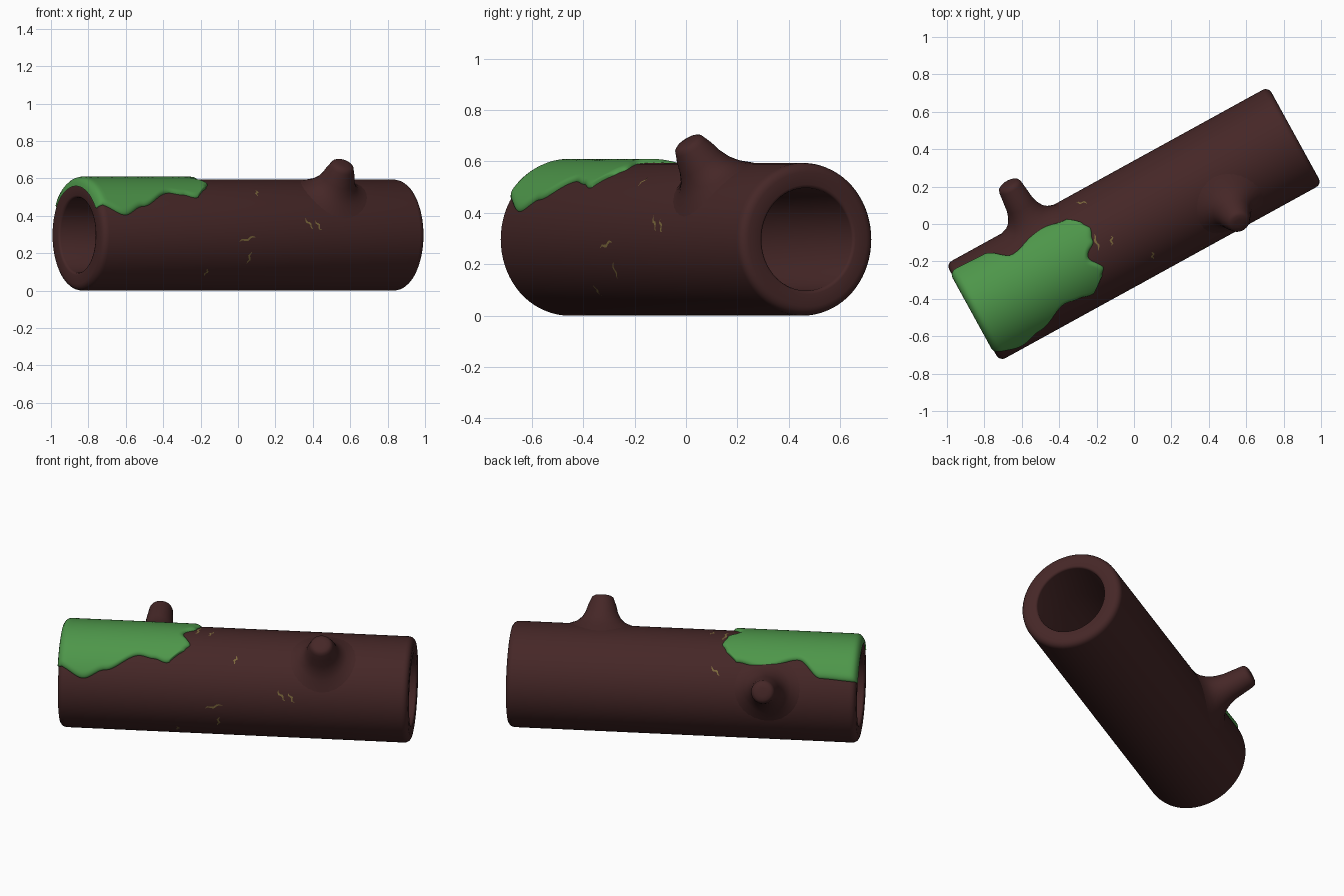
import bpy, bmesh, math
from mathutils import Vector

if "Cube" in bpy.data.objects:
    bpy.data.objects.remove(bpy.data.objects["Cube"])

R, HOLE, HALF = 0.297, 0.2, 0.983
YAW = math.radians(28.8)
C, S = math.cos(YAW), math.sin(YAW)


def material(name, rgb):
    m = bpy.data.materials.new(name)
    m.diffuse_color = (*rgb, 1)
    m.use_nodes = True
    m.node_tree.nodes["Principled BSDF"].inputs["Base Color"].default_value = m.diffuse_color
    return m


BARK = material("dark_bark", (0.060, 0.020, 0.020))
MOSS = material("moss_green", (0.075, 0.305, 0.068))
TAN = material("tan_crack", (0.20, 0.14, 0.045))


def world(u, v, w):
    # log coordinates (along, across, up from axis) to world
    return (u * C - v * S, u * S + v * C, w + R)


def polar(u, r, deg):
    a = math.radians(deg)
    return world(u, r * math.sin(a), r * math.cos(a))


def lerp_table(table, x):
    # smooth interpolation through (x, value) pairs
    if x <= table[0][0]:
        return table[0][1]
    for (x0, y0), (x1, y1) in zip(table, table[1:]):
        if x <= x1:
            t = (x - x0) / (x1 - x0)
            return y0 + (y1 - y0) * t * t * (3 - 2 * t)
    return table[-1][1]


def skin(name, rows, mat, wrap_cols=False, wrap_rows=False, cap=False, angle=50):
    # joins rows of points into a quad surface
    bm = bmesh.new()
    g = [[bm.verts.new(p) for p in row] for row in rows]
    nr, nc = len(g), len(g[0])
    for i in range(nr if wrap_rows else nr - 1):
        for j in range(nc if wrap_cols else nc - 1):
            a, b = g[i], g[(i + 1) % nr]
            k = (j + 1) % nc
            bm.faces.new((a[j], a[k], b[k], b[j]))
    if cap:
        bm.faces.new(g[-1])
    bmesh.ops.recalc_face_normals(bm, faces=bm.faces)
    me = bpy.data.meshes.new(name)
    bm.to_mesh(me)
    bm.free()
    me.materials.append(mat)
    ob = bpy.data.objects.new(name, me)
    bpy.context.collection.objects.link(ob)
    bpy.ops.object.select_all(action='DESELECT')
    ob.select_set(True)
    bpy.context.view_layer.objects.active = ob
    bpy.ops.object.shade_smooth_by_angle(angle=math.radians(angle))
    return ob


# Hollow log: lathed profile with rounded rims, open at both ends
half = [(HALF - 0.012, HOLE), (HALF - 0.003, HOLE + 0.004), (HALF, HOLE + 0.013)]
half += [(HALF - 0.035 * (1 - math.cos(t)), R - 0.035 * (1 - math.sin(t)))
         for t in (math.radians(d) for d in (0, 22, 45, 67, 90))]
profile = half + [(-u, r) for u, r in reversed(half)]
skin("hollow_log", [[polar(u, r, k * 360 / 72) for k in range(72)]
                    for u, r in profile], BARK, True, True)


# Branch stubs: flared rings that hug the log, then a rounded tip
def stub(name, u0, deg, length):
    rings = [(0.21, -0.008, 1), (0.17, 0.004, 1), (0.135, 0.018, 1),
             (0.108, 0.042, 0.85), (0.09, 0.075, 0.6), (0.078, 0.115, 0.3)]
    top = length - R
    rings += [(0.066, top - 0.025, 0), (0.06, top - 0.01, 0),
              (0.047, top - 0.001, 0), (0.025, top + 0.003, 0)]
    n = Vector((0, math.sin(math.radians(deg)), math.cos(math.radians(deg))))
    a = Vector((1, 0, 0))
    t = a.cross(n)
    rows = []
    for rad, h, hug in rings:
        row = []
        for k in range(32):
            ang = k * math.tau / 32
            q = rad * math.sin(ang)
            d = R + h - hug * (R - math.sqrt(R * R - q * q))
            row.append(world(*(a * (u0 + rad * math.cos(ang)) + t * q + n * d)))
        rows.append(row)
    skin(name, rows, BARK, wrap_cols=True, cap=True)


stub("back_branch_stub", -0.485, 69, 0.55)
stub("front_branch_stub", 0.495, -35, 0.465)

# Moss blanket: wavy outline wrapped on the top of one end
front_edge = [(-0.98, -57), (-0.84, -69), (-0.72, -59), (-0.53, -41),
              (-0.45, -44), (-0.38, -48), (-0.28, -40)]
back_edge = [(-0.98, 57), (-0.78, 55), (-0.65, 35), (-0.45, 47),
             (-0.31, 41), (-0.22, 33)]
tip_edge = [(0, -0.36), (0.1, -0.28), (0.2, -0.255), (0.4, -0.30),
            (0.62, -0.235), (0.8, -0.215), (0.92, -0.24), (1, -0.30)]
NU, NT = 64, 64
rows = []
for i in range(NU + 1):
    f = math.sin(i / NU * math.pi / 2)          # denser near the tip
    row = []
    for j in range(NT + 1):
        g = 0.5 - 0.5 * math.cos(math.pi * j / NT)
        u = -HALF + 0.035 + (lerp_table(tip_edge, g) + HALF - 0.035) * f
        lo, hi = lerp_table(front_edge, u), lerp_table(back_edge, u)
        edge = min(g, 1 - g, (1 - f) * 1.3) / 0.06
        e = 1 - min(1, edge)
        row.append(polar(u, R - 0.004 + 0.02 * math.sqrt(1 - e * e), lo + (hi - lo) * g))
    rows.append(row)
rim = []
for d in (0, 25, 50, 70):                       # roll over the rim of the log
    a = math.radians(d)
    row = []
    for j in range(NT + 1):
        g = 0.5 - 0.5 * math.cos(math.pi * j / NT)
        e = 1 - min(1, min(g, 1 - g) / 0.06)
        rr = 0.031 + 0.02 * math.sqrt(1 - e * e)
        row.append(polar(-HALF + 0.035 - min(rr, 0.041) * math.cos(a),
                         R - 0.035 + rr * math.sin(a), -57 + 114 * g))
    rim.append(row)
skin("moss_blanket", rim + rows, MOSS, angle=80)

# Small tan bark cracks: thin curved strips (along, degrees, length, tilt)
cracks = [(-0.105, -94, 0.10, 15), (-0.08, -114, 0.07, 85), (0.274, -78, 0.07, -50),
          (0.33, -80, 0.06, -60), (0.007, -41, 0.05, 70), (-0.315, -132, 0.05, 80),
          (-0.333, 75, 0.08, 80), (-0.19, 52, 0.07, -40), (-0.223, 2, 0.09, 80),
          (-0.148, -4, 0.05, 60)]
for n, (u, deg, ln, tilt) in enumerate(cracks):
    ca, sa = math.cos(math.radians(tilt)), math.sin(math.radians(tilt))
    rows = []
    for k in range(7):
        p = (k / 6 - 0.5) * ln
        wdt = 0.006 * math.sin(math.pi * (k + 0.5) / 7)
        bend = 0.006 * math.sin(k * 1.7 + n)
        rows.append([polar(u + p * ca - (bend + q) * sa, R + 0.0015,
                           deg + math.degrees((p * sa + (bend + q) * ca) / R))
                     for q in (wdt, -wdt)])
    skin("bark_crack_%d" % (n + 1), rows, TAN)
